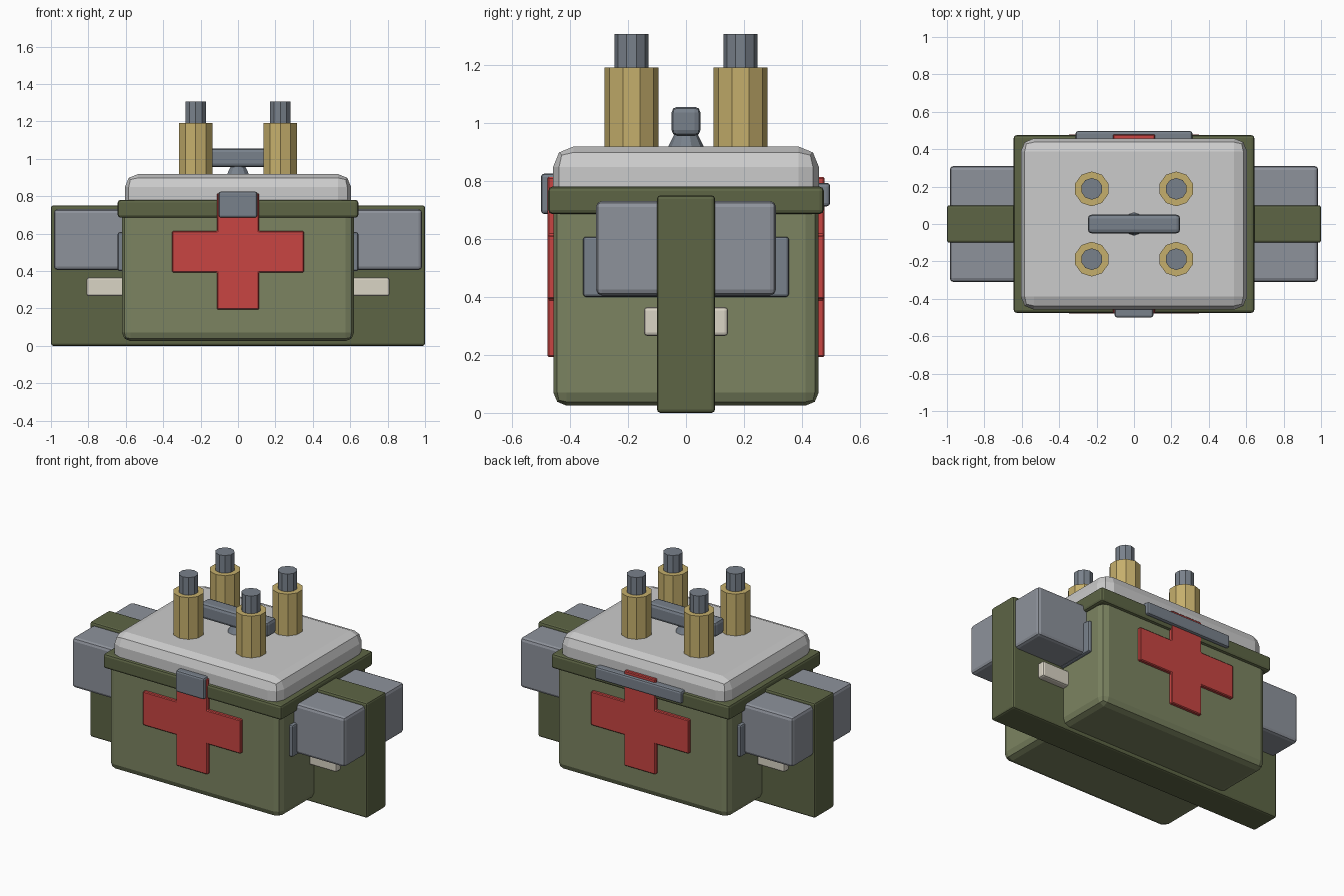
import bpy, bmesh

if "Cube" in bpy.data.objects:
    bpy.data.objects.remove(bpy.data.objects["Cube"])

def material(name, rgb):
    m = bpy.data.materials.new(name)
    m.diffuse_color = (*rgb, 1)
    m.use_nodes = True
    m.node_tree.nodes["Principled BSDF"].inputs["Base Color"].default_value = m.diffuse_color
    return m

GREEN = material("olive", (0.20, 0.23, 0.12))
DARK = material("dark_olive", (0.11, 0.13, 0.06))
WHITE = material("lid_white", (0.72, 0.73, 0.75))
RED = material("red", (0.58, 0.06, 0.055))
GREY = material("pouch_grey", (0.27, 0.29, 0.33))
STEEL = material("steel", (0.19, 0.22, 0.26))
GOLD = material("brass", (0.56, 0.43, 0.15))
CREAM = material("cream", (0.70, 0.66, 0.56))

def add_object(name, bm, mat, bevel=0, segments=2):
    bmesh.ops.recalc_face_normals(bm, faces=bm.faces)
    mesh = bpy.data.meshes.new(name)
    bm.to_mesh(mesh)
    bm.free()
    mesh.materials.append(mat)
    ob = bpy.data.objects.new(name, mesh)
    bpy.context.collection.objects.link(ob)
    if bevel:
        mod = ob.modifiers.new("Bevel", "BEVEL")
        mod.width, mod.segments = bevel, segments
    return ob

def box(name, x, y, z, mat, bevel=0.01, segments=2):
    bm = bmesh.new()
    bmesh.ops.create_cube(bm, size=1)
    for v in bm.verts:
        v.co = [lo + (c + 0.5) * (hi - lo) for c, (lo, hi) in zip(v.co, (x, y, z))]
    return add_object(name, bm, mat, bevel, segments)

def post(name, x, y, z0, z1, r0, r1, mat, sides=10):
    bm = bmesh.new()
    bmesh.ops.create_cone(bm, cap_ends=True, segments=sides, radius1=r0, radius2=r1, depth=z1 - z0)
    bmesh.ops.translate(bm, verts=bm.verts, vec=(x, y, (z0 + z1) / 2))
    return add_object(name, bm, mat)

# Case: body, rim, lid and the centre band running under it
box("case_body", (-0.62, 0.62), (-0.457, 0.457), (0.025, 0.74), GREEN, 0.045)
box("case_rim", (-0.643, 0.643), (-0.475, 0.475), (0.685, 0.78), DARK, 0.015)
box("lid", (-0.605, 0.605), (-0.458, 0.458), (0.70, 0.918), WHITE, 0.07)
box("centre_band", (-1, 1), (-0.10, 0.10), (0, 0.75), DARK, 0.012)

# Red crosses, front and back: extruded plus-shaped outline
def cross(name, y0, y1):
    w, h = 0.113, 0.353
    z0, z1, z2, z3 = 0.193, 0.393, 0.613, 0.813
    outline = [(-w, z0), (w, z0), (w, z1), (h, z1), (h, z2), (w, z2),
               (w, z3), (-w, z3), (-w, z2), (-h, z2), (-h, z1), (-w, z1)]
    bm = bmesh.new()
    face = bm.faces.new([bm.verts.new((x, y0, z)) for x, z in outline])
    ext = bmesh.ops.extrude_face_region(bm, geom=[face])["geom"]
    bmesh.ops.translate(bm, vec=(0, y1 - y0, 0),
                        verts=[e for e in ext if isinstance(e, bmesh.types.BMVert)])
    return add_object(name, bm, RED, 0.005, 1)

cross("front_cross", -0.478, -0.44)
cross("back_cross", 0.478, 0.44)

# Latch and hinge
box("front_latch", (-0.103, 0.103), (-0.50, -0.44), (0.685, 0.825), STEEL, 0.012)
box("back_hinge", (-0.312, 0.312), (0.43, 0.497), (0.712, 0.793), STEEL, 0.012)

# Side pouches, their mounting plates and grips
for side, s in (("right", 1), ("left", -1)):
    def span(a, b):
        return tuple(sorted((s * a, s * b)))
    box(side + "_pouch", span(0.60, 0.985), (-0.31, 0.31), (0.405, 0.73), GREY, 0.02)
    box(side + "_pouch_plate", span(0.59, 0.643), (-0.355, 0.355), (0.40, 0.607), STEEL, 0.01)
    box(side + "_grip", span(0.59, 0.81), (-0.145, 0.145), (0.265, 0.365), CREAM, 0.012)

# Four posts with steel tips
for i, (x, y) in enumerate([(-1, -1), (1, -1), (-1, 1), (1, 1)], 1):
    px, py = x * 0.226, y * 0.188
    post(f"post_{i}", px, py, 0.88, 1.19, 0.093, 0.093, GOLD)
    post(f"post_tip_{i}", px, py, 1.18, 1.305, 0.058, 0.058, STEEL)

# Lid handle on a tapered foot
post("handle_foot", 0, 0, 0.90, 0.97, 0.07, 0.035, STEEL)
box("lid_handle", (-0.247, 0.247), (-0.05, 0.05), (0.955, 1.055), STEEL, 0.02)
